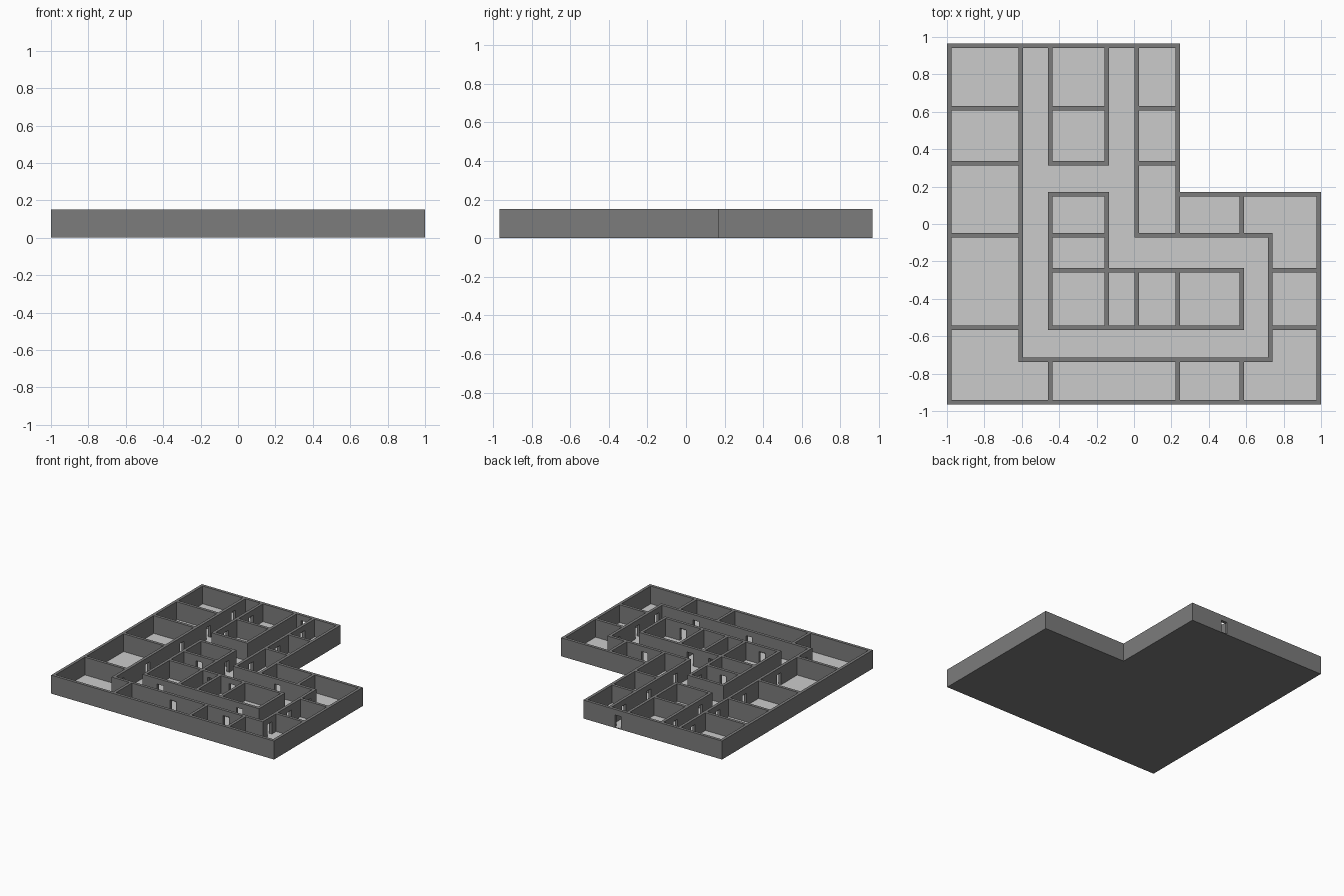
import bpy, bmesh

if "Cube" in bpy.data.objects:
    bpy.data.objects.remove(bpy.data.objects["Cube"])

H, SLAB, T = 0.15, 0.006, 0.024      # wall top, slab thickness, wall thickness
DOOR_W, DOOR_H = 0.054, 0.105


def material(name, v):
    m = bpy.data.materials.new(name)
    m.diffuse_color = (v, v, v, 1)
    m.use_nodes = True
    m.node_tree.nodes["Principled BSDF"].inputs["Base Color"].default_value = m.diffuse_color
    return m


dark = material("wall_grey", 0.2)
light = material("floor_grey", 0.8)


def prism(name, points, offset, mats):
    """Extrude a flat outline along the offset vector."""
    bm = bmesh.new()
    face = bm.faces.new([bm.verts.new(p) for p in points])
    ext = bmesh.ops.extrude_face_region(bm, geom=[face])
    bmesh.ops.translate(bm, vec=offset,
                        verts=[g for g in ext["geom"] if isinstance(g, bmesh.types.BMVert)])
    bmesh.ops.recalc_face_normals(bm, faces=bm.faces)
    if len(mats) > 1:
        for f in bm.faces:
            f.material_index = 1 if f.normal.z > 0.5 else 0
    me = bpy.data.meshes.new(name)
    bm.to_mesh(me)
    bm.free()
    for m in mats:
        me.materials.append(m)
    ob = bpy.data.objects.new(name, me)
    bpy.context.collection.objects.link(ob)
    return ob


def wall(name, axis, pos, a, b, doors=(), t=T):
    """Wall along an axis, its side outline notched by doorways."""
    a, b = a - T / 2, b + T / 2
    prof = [(a, H), (a, SLAB)]
    for d in sorted(d for d in doors if a < d < b):
        l, r = d - DOOR_W / 2, d + DOOR_W / 2
        prof += [(l, SLAB), (l, DOOR_H), (r, DOOR_H), (r, SLAB)]
    prof += [(b, SLAB), (b, H)]
    if axis == "x":
        prism(name, [(s, pos - t / 2, z) for s, z in prof], (0, t, 0), [dark])
    else:
        prism(name, [(pos - t / 2, s, z) for s, z in prof], (t, 0, 0), [dark])


# Column and row lines of the plan
X = [-0.988, -0.605, -0.447, -0.145, 0.016, 0.233, 0.575, 0.728, 0.988]
Y = [-0.954, -0.727, -0.556, -0.246, -0.06, 0.16, 0.326, 0.62, 0.954]

# Floor slab: light on top, dark below
e = T / 2
x0, x1, xm = X[0] - e, X[8] + e, X[5] + e
y0, y1, ym = Y[0] - e, Y[8] + e, Y[5] + e
prism("floor_slab", [(x0, y0, 0), (x1, y0, 0), (x1, ym, 0), (xm, ym, 0), (xm, y1, 0), (x0, y1, 0)],
      (0, 0, SLAB), [dark, light])

# Outer walls
wall("west_wall", "y", X[0], Y[0], Y[8])
wall("east_wall", "y", X[8], Y[0], Y[5])
wall("south_wall", "x", Y[0], X[0], X[8])
wall("north_wall", "x", Y[8], X[0], X[5], [-0.065])
wall("wing_east_wall", "y", X[5], Y[4], Y[8])
wall("wing_south_wall", "x", Y[5], X[5], X[8])

# Corridor walls
wall("corridor_west", "y", X[1], Y[1], Y[8], [-0.64, -0.31, 0.13, 0.47, 0.79])
wall("corridor_south", "x", Y[1], X[1], X[7], [-0.065, 0.41])
wall("corridor_east", "y", X[7], Y[1], Y[4], [-0.65, -0.4, -0.15])
wall("corridor_north", "x", Y[4], X[4], X[7], [0.405])
wall("hall_east", "y", X[4], Y[4], Y[8], [0.13, 0.47, 0.79])

# Upper middle room block
wall("upper_block_west", "y", X[2], Y[6], Y[8], [0.47, 0.79])
wall("upper_block_east", "y", X[3], Y[6], Y[8])

# Lower middle room block
wall("lower_block_west", "y", X[2], Y[2], Y[5])
wall("lower_block_hall", "y", X[3], Y[2], Y[5], [0.05])
wall("lower_block_south", "x", Y[2], X[2], X[6], [-0.3, 0.41])
wall("lower_block_north", "x", Y[3], X[2], X[6], [-0.065, 0.128])
wall("lower_block_east", "y", X[6], Y[2], Y[3])
wall("lower_block_top", "x", Y[5], X[2], X[3])
wall("lower_block_divider", "x", Y[4], X[2], X[3], [-0.3])
for i in (4, 5):
    wall("lower_block_partition", "y", X[i], Y[2], Y[3])

# Partitions between perimeter rooms
for j in (2, 4, 6, 7):
    wall("west_partition", "x", Y[j], X[0], X[1])
for j in (6, 7):
    wall("upper_block_partition", "x", Y[j], X[2], X[3])
    wall("wing_partition", "x", Y[j], X[4], X[5])
for j in (2, 3):
    wall("east_partition", "x", Y[j], X[7], X[8])
for i in (2, 5, 6):
    wall("south_partition", "y", X[i], Y[0], Y[1])
wall("north_east_partition", "y", X[6], Y[4], Y[5])
